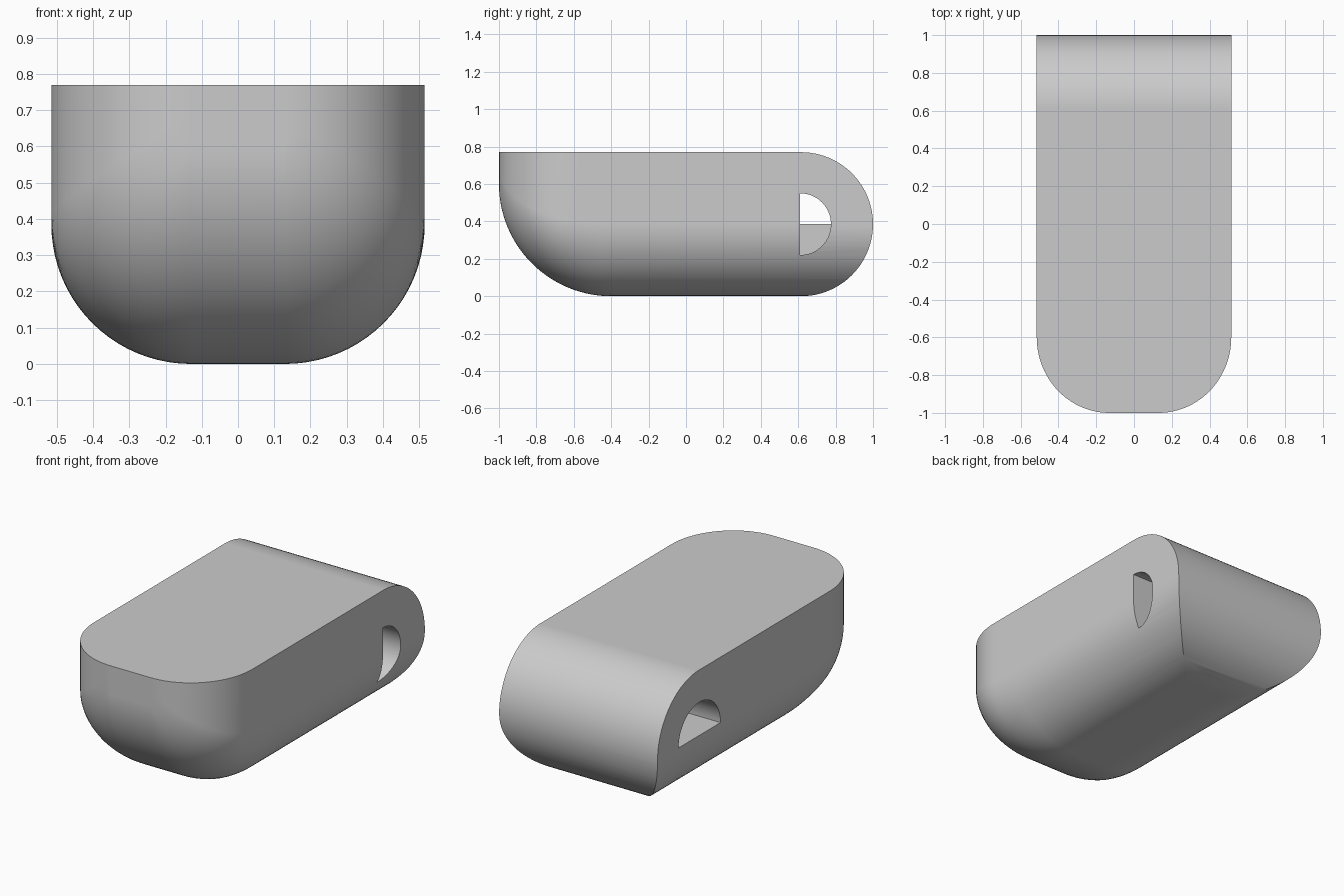
import bpy, bmesh, math

if "Cube" in bpy.data.objects:
    bpy.data.objects.remove(bpy.data.objects["Cube"], do_unlink=True)

HEIGHT, HALF_W, FLAT = 0.77, 0.515, 0.13
R = HEIGHT / 2            # side fillet and back rounding radius
FRONT_R = 0.6             # underside rounding at the front
BACK_Y = 1 - R

grey = bpy.data.materials.new("plain grey")
grey.use_nodes = True
grey.diffuse_color = (0.6, 0.6, 0.6, 1)
grey.node_tree.nodes["Principled BSDF"].inputs["Base Color"].default_value = (0.6, 0.6, 0.6, 1)


def make_object(name, bm):
    bmesh.ops.recalc_face_normals(bm, faces=bm.faces)
    mesh = bpy.data.meshes.new(name)
    bm.to_mesh(mesh)
    bm.free()
    mesh.materials.append(grey)
    obj = bpy.data.objects.new(name, mesh)
    bpy.context.collection.objects.link(obj)
    return obj


def loft(name, sections):
    """Skin a list of closed sections with equal point counts, capping the ends."""
    bm = bmesh.new()
    rings = [[bm.verts.new(p) for p in s] for s in sections]
    for a, b in zip(rings, rings[1:]):
        for i in range(len(a)):
            j = (i + 1) % len(a)
            bm.faces.new((a[i], a[j], b[j], b[i]))
    bm.faces.new(rings[0])
    bm.faces.new(rings[-1])
    return make_object(name, bm)


def arc(cy, cz, r, start, end, n=40):
    return [(cy + r * math.cos(math.radians(start + (end - start) * i / n)),
             cz + r * math.sin(math.radians(start + (end - start) * i / n)))
            for i in range(n + 1)]


def prism(name, profile, x0, x1):
    return loft(name, [[(x, y, z) for y, z in profile] for x in (x0, x1)])


def u_section(y, bottom, n=20):
    """Flat-topped section with rounded lower corners, narrowing at the front."""
    depth = min(1, max(0, (-0.6 - y) / 0.4))
    rx = (HALF_W - FLAT) * math.sqrt(1 - depth * depth)
    rz = (HEIGHT - bottom) / 2
    half = [(FLAT + rx, HEIGHT)]
    for i in range(n + 1):
        a = math.pi / 2 * i / n
        half.append((FLAT + rx * math.cos(a), bottom + rz * (1 - math.sin(a))))
    outline = half + [(-x, z) for x, z in reversed(half)]
    return [(x, y, z) for x, z in outline]


# Body: rounded nose blending into a straight trough-shaped shell
sections = []
for i in range(29):
    t = math.pi / 2 * (1 - i / 28)
    sections.append(u_section(-1 + FRONT_R * (1 - math.sin(t)), FRONT_R * (1 - math.cos(t))))
sections.append(u_section(1.1, 0))
body = loft("body", sections)

# Cutters: back rounding and two half-round pockets meeting in the middle
back = arc(BACK_Y, R, R, 90, -90, 48) + [(BACK_Y, -0.2), (1.3, -0.2), (1.3, 1), (BACK_Y, 1)]
cutters = [
    prism("back_rounding_cutter", back, -0.8, 0.8),
    prism("right_hole_cutter", arc(0.61, R, 0.195, 0, 180), -0.8, 0.0),
    prism("left_hole_cutter", arc(0.61, R, 0.165, -90, 90), -0.005, 0.8),
]
bpy.context.view_layer.objects.active = body
for cutter in cutters:
    cutter.hide_render = True
    mod = body.modifiers.new("cut", 'BOOLEAN')
    mod.operation = 'DIFFERENCE'
    mod.solver = 'EXACT'
    mod.object = cutter
    bpy.ops.object.modifier_apply(modifier=mod.name)
    bpy.data.objects.remove(cutter, do_unlink=True)

# Smooth shading with crisp rims
bpy.ops.object.select_all(action='DESELECT')
body.select_set(True)
bpy.ops.object.shade_smooth_by_angle(angle=math.radians(30))
weighted = body.modifiers.new("weighted normals", 'WEIGHTED_NORMAL')
weighted.keep_sharp = True
